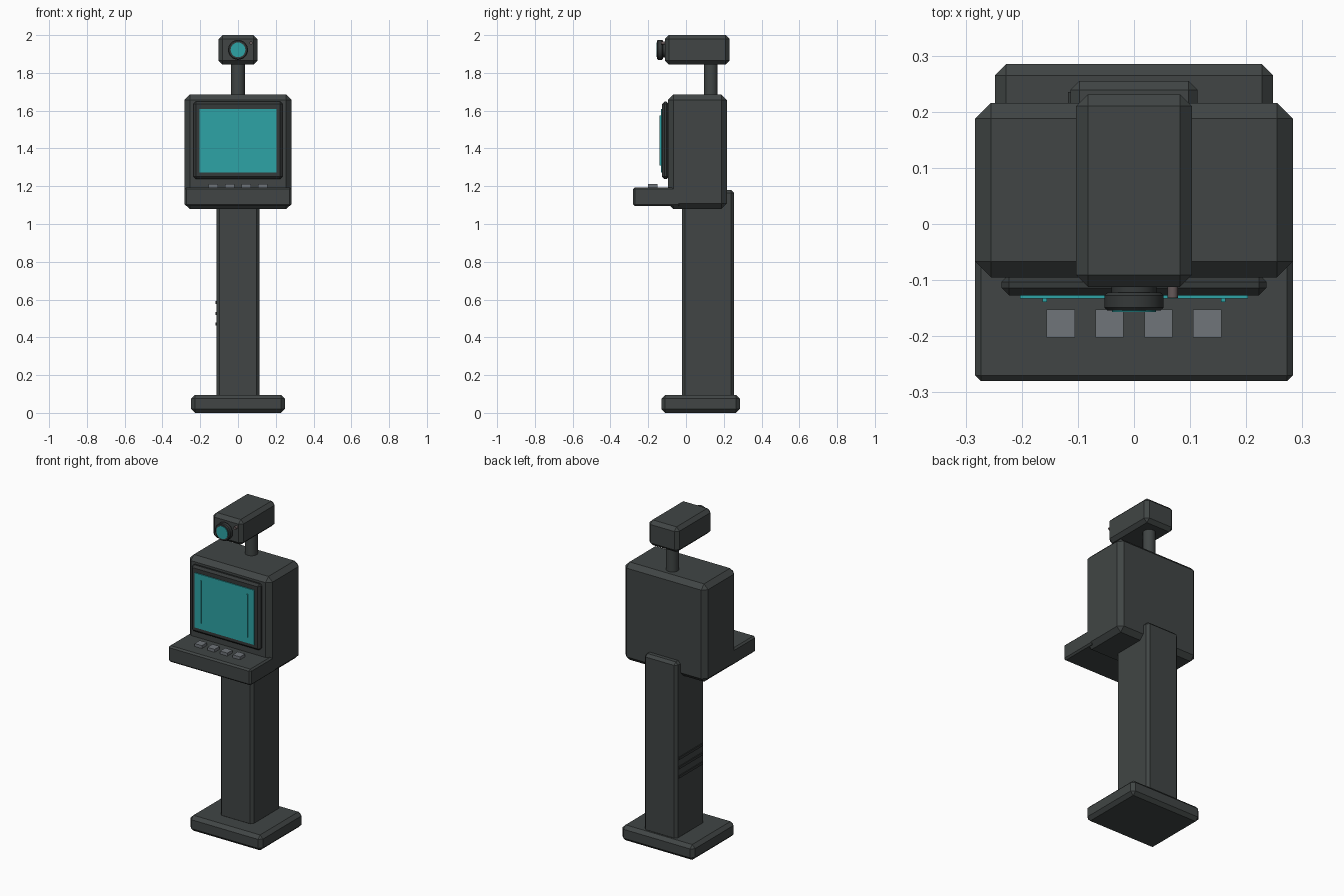
import bpy
import math

cube = bpy.data.objects.get("Cube")
if cube:
    bpy.data.objects.remove(cube, do_unlink=True)


def make_material(name, rgb):
    mat = bpy.data.materials.new(name)
    mat.use_nodes = True
    mat.diffuse_color = (*rgb, 1)
    bsdf = next(n for n in mat.node_tree.nodes if n.type == "BSDF_PRINCIPLED")
    bsdf.inputs["Base Color"].default_value = (*rgb, 1)
    bsdf.inputs["Roughness"].default_value = 0.6
    return mat


BODY = make_material("charcoal body", (0.052, 0.060, 0.059))
TRIM = make_material("dark trim", (0.036, 0.041, 0.041))
TEAL = make_material("teal glass", (0.027, 0.37, 0.38))
GREY = make_material("grey button", (0.16, 0.178, 0.195))
LAMP = make_material("dull lamp", (0.13, 0.10, 0.10))


def finish(obj, name, mat, bevel):
    obj.name = name
    obj.data.materials.append(mat)
    if bevel:
        mod = obj.modifiers.new("chamfer", "BEVEL")
        mod.width = bevel
        mod.segments = 1
        mod.limit_method = "ANGLE"
    return obj


def box(name, x, y, z, mat=BODY, bevel=0):
    """Chamfered box from its (min, max) range on each axis."""
    ranges = (x, y, z)
    bpy.ops.mesh.primitive_cube_add(size=1, location=[sum(r) / 2 for r in ranges])
    obj = bpy.context.object
    obj.scale = [r[1] - r[0] for r in ranges]
    bpy.ops.object.transform_apply(location=False, rotation=False, scale=True)
    return finish(obj, name, mat, bevel)


def cylinder(name, center, radius, depth, mat=BODY, bevel=0, forward=False):
    """Upright cylinder, or one whose axis runs front to back."""
    bpy.ops.mesh.primitive_cylinder_add(
        vertices=24, radius=radius, depth=depth, location=center,
        rotation=(math.pi / 2 if forward else 0, 0, 0))
    bpy.ops.object.shade_smooth_by_angle(angle=math.radians(30))
    return finish(bpy.context.object, name, mat, bevel)


def wide(half):
    return (-half, half)


# Stand
box("base", wide(0.248), (-0.13, 0.285), (0, 0.095), bevel=0.02)
box("column", wide(0.113), (-0.022, 0.255), (0.08, 1.18), bevel=0.016)
for i in range(3):
    z = 0.47 + i * 0.057
    box(f"vent_{i + 1}", (-0.118, -0.108), (0.0, 0.235), (z - 0.008, z + 0.008), TRIM)

# Head and control shelf
box("head", wide(0.283), (-0.095, 0.216), (1.08, 1.685), bevel=0.028)
box("shelf", wide(0.283), (-0.28, -0.03), (1.094, 1.194), bevel=0.01)
for i in range(4):
    x = (i - 1.5) * 0.087
    box(f"button_{i + 1}", (x - 0.025, x + 0.025), (-0.202, -0.152), (1.19, 1.212), GREY)

# Screen with its frame and two edge strips
box("screen_frame", wide(0.236), (-0.127, -0.09), (1.238, 1.648), TRIM, 0.013)
box("screen", wide(0.203), (-0.133, -0.126), (1.272, 1.61), TEAL)
for side, x in (("right", -0.159), ("left", 0.159)):
    box(f"screen_strip_{side}", (x - 0.004, x + 0.004), (-0.139, -0.132), (1.31, 1.575), TEAL)

# Camera on its post
cylinder("camera_post", (0, 0.132, 1.76), 0.036, 0.2)
box("camera_body", wide(0.103), (-0.112, 0.231), (1.844, 2.0), bevel=0.021)
cylinder("lens_neck", (0, -0.115, 1.922), 0.04, 0.03, TRIM, forward=True)
cylinder("lens_barrel", (0, -0.138, 1.922), 0.053, 0.032, TRIM, 0.005, forward=True)
cylinder("lens_glass", (0, -0.153, 1.922), 0.039, 0.008, TEAL, forward=True)
cylinder("status_lamp", (0.069, -0.12, 1.958), 0.009, 0.024, LAMP, forward=True)
